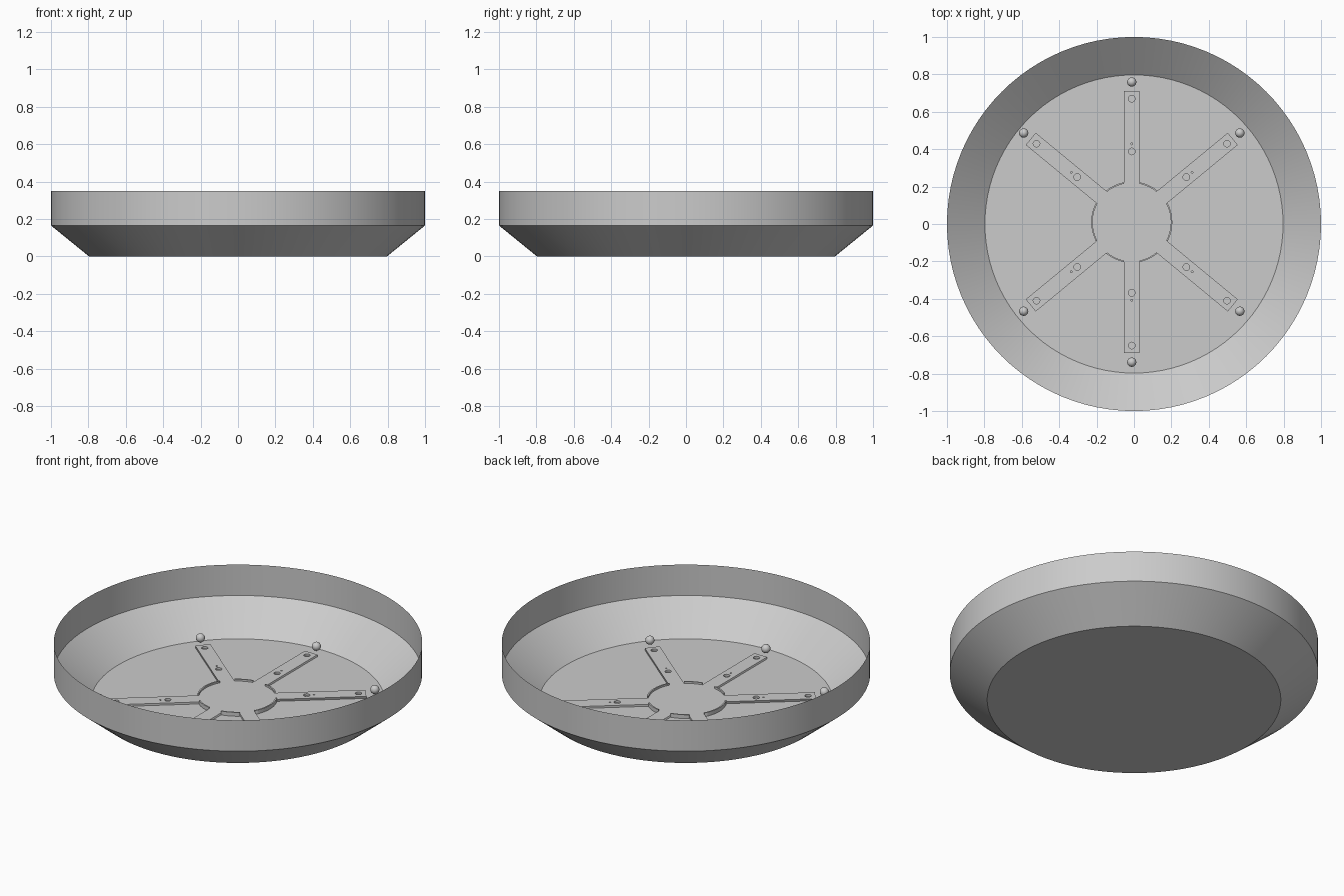
import bpy, bmesh, math
from math import radians, sin, cos, asin

if "Cube" in bpy.data.objects:
    bpy.data.objects.remove(bpy.data.objects["Cube"])

CX, CY = -0.012, 0.01          # centre of the spider bracket
ANGLES = [radians(a) for a in (39.5, 90, 140.5, 219.5, 270, 320.5)]
HUB_R, HALF_W, TIP_R = 0.215, 0.042, 0.70
H = asin(HALF_W / HUB_R)


def polar(r, a):
    return (CX + r * cos(a), CY + r * sin(a))


def arc(r, a0, a1, n):
    return [polar(r, a0 + (a1 - a0) * i / n) for i in range(n + 1)]


def circle(c, r, n=12):
    return [(c[0] + r * cos(2 * math.pi * i / n), c[1] + r * sin(2 * math.pi * i / n))
            for i in range(n)]


def plate(name, loops, z0, z1):
    """Flat filled outline (with holes) extruded from z0 to z1, as a mesh."""
    cu = bpy.data.curves.new(name, 'CURVE')
    cu.dimensions, cu.fill_mode = '2D', 'BOTH'
    cu.extrude = (z1 - z0) / 2
    for pts in loops:
        s = cu.splines.new('POLY')
        s.points.add(len(pts) - 1)
        for p, (x, y) in zip(s.points, pts):
            p.co = (x, y, 0, 1)
        s.use_cyclic_u = True
    ob = bpy.data.objects.new(name, cu)
    bpy.context.collection.objects.link(ob)
    ob.location.z = (z0 + z1) / 2
    bpy.ops.object.select_all(action='DESELECT')
    ob.select_set(True)
    bpy.context.view_layer.objects.active = ob
    bpy.ops.object.convert(target='MESH')
    return bpy.context.object


# Dish: single-sheet pan with flat floor, flared side and upright rim
N = 96
bm = bmesh.new()
rings = []
for r, z in ((0.797, 0), (1, 0.165), (1, 0.35)):
    rings.append([bm.verts.new((r * cos(2 * math.pi * i / N), r * sin(2 * math.pi * i / N), z))
                  for i in range(N)])
bm.faces.new(rings[0][::-1])
for a, b in zip(rings, rings[1:]):
    for i in range(N):
        j = (i + 1) % N
        bm.faces.new((a[i], a[j], b[j], b[i]))
me = bpy.data.meshes.new("dish")
bm.to_mesh(me)
bm.free()
dish = bpy.data.objects.new("dish", me)
bpy.context.collection.objects.link(dish)
bpy.context.view_layer.objects.active = dish
dish.select_set(True)
bpy.ops.object.shade_smooth_by_angle(angle=radians(30))

# Six-armed bracket with screw holes, and raised lips between the arms
outline, holes, lips = [], [], []
for k, a in enumerate(ANGLES):
    nxt = ANGLES[(k + 1) % 6] + (2 * math.pi if k == 5 else 0)
    px, py = -sin(a) * HALF_W, cos(a) * HALF_W
    tx, ty = polar(TIP_R, a)
    outline += [(tx - px, ty - py), (tx + px, ty + py)]
    outline += arc(HUB_R, a + H, nxt - H, 10)
    holes += [circle(polar(0.66, a), 0.018), circle(polar(0.378, a), 0.018),
              circle(polar(0.418, a), 0.005, 8)]
    lips.append(arc(0.217, a + H, nxt - H, 10) + arc(0.209, nxt - H, a + H, 10))
plate("bracket", [outline] + holes, 0.002, 0.014)
plate("hub_lips", lips, 0.002, 0.025)

# Small balls beyond the arm tips
for a in ANGLES:
    x, y = polar(0.749, a)
    bpy.ops.mesh.primitive_uv_sphere_add(segments=16, ring_count=10, radius=0.025,
                                         location=(x, y, 0.034))
    bpy.context.object.name = "ball"
    bpy.ops.object.shade_smooth_by_angle(angle=radians(40))
